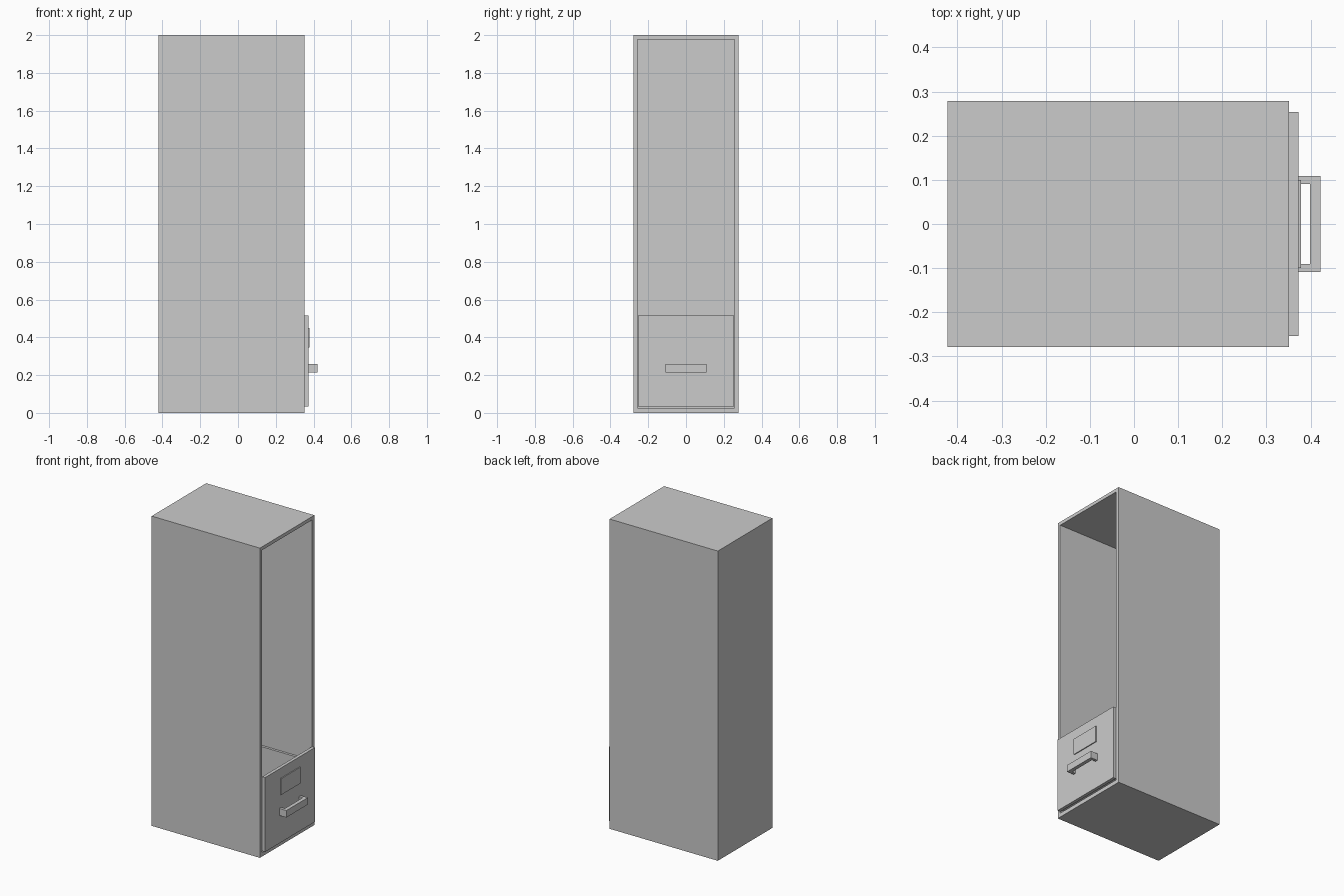
import bpy, bmesh
from mathutils import Vector

if "Cube" in bpy.data.objects:
    bpy.data.objects.remove(bpy.data.objects["Cube"])


def box(name, x, y, z):
    """Axis-aligned box from (min, max) ranges."""
    bm = bmesh.new()
    bmesh.ops.create_cube(bm, size=1)
    lo, hi = Vector((x[0], y[0], z[0])), Vector((x[1], y[1], z[1]))
    for v in bm.verts:
        v.co = Vector([lo[i] + (v.co[i] + 0.5) * (hi[i] - lo[i]) for i in range(3)])
    me = bpy.data.meshes.new(name)
    bm.to_mesh(me)
    bm.free()
    ob = bpy.data.objects.new(name, me)
    bpy.context.collection.objects.link(ob)
    return ob


def mirrored_box(name, x, y, z):
    """Box plus its mirror image across y = 0."""
    ob = box(name, x, y, z)
    mod = ob.modifiers.new("mirror", 'MIRROR')
    mod.use_axis = (False, True, False)
    return ob


BACK, FRONT, W = -0.422, 0.351, 0.278   # cabinet extents
T = 0.022                               # panel thickness

# Cabinet shell, open towards +x
box("back_panel", (BACK, BACK + 0.02), (-W, W), (0, 2))
box("top_panel", (BACK + 0.02, FRONT), (-W, W), (2 - T, 2))
box("bottom_panel", (BACK + 0.02, FRONT), (-W, W), (0, 0.026))
mirrored_box("side_panels", (BACK + 0.02, FRONT), (W - T, W), (0.026, 2 - T))

# Drawer: tray behind a front plate
D = 0.25
box("drawer_front", (FRONT, 0.372), (-0.254, 0.254), (0.035, 0.515))
mirrored_box("drawer_sides", (-0.37, FRONT), (D - 0.016, D), (0.05, 0.43))
box("drawer_back", (-0.37, -0.354), (-D + 0.016, D - 0.016), (0.05, 0.43))
box("drawer_floor", (-0.354, FRONT), (-D + 0.016, D - 0.016), (0.05, 0.066))

# Label plate and handle
box("label_plate", (0.372, 0.378), (-0.1, 0.1), (0.345, 0.45))
box("handle_bar", (0.398, 0.422), (-0.109, 0.109), (0.215, 0.26))
mirrored_box("handle_posts", (0.372, 0.398), (0.091, 0.109), (0.215, 0.26))
